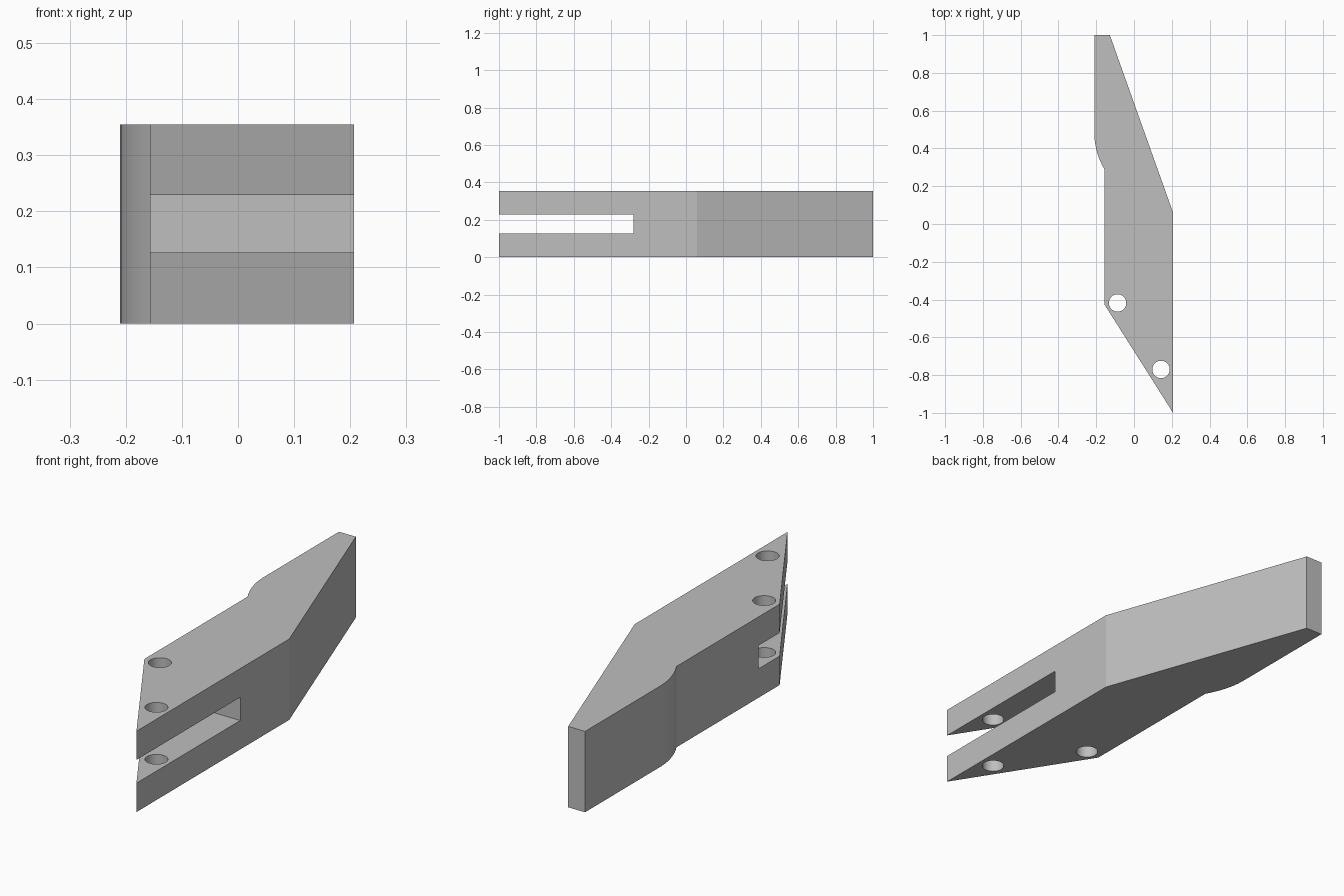
import bpy
import bmesh
from mathutils import Vector

default = bpy.data.objects.get("Cube")
if default:
    bpy.data.objects.remove(default, do_unlink=True)

HEIGHT = 0.355
SLOT_BOTTOM, SLOT_TOP, SLOT_END = 0.127, 0.229, -0.28
HOLE_RADIUS = 0.046

grey = bpy.data.materials.new("plain grey")
grey.use_nodes = True
colour = (0.52, 0.52, 0.52, 1)
grey.diffuse_color = colour
grey.node_tree.nodes["Principled BSDF"].inputs["Base Color"].default_value = colour


def curve_points(start, control, end, steps):
    """Points along a shallow quadratic curve, both ends included."""
    a, b, c = Vector(start), Vector(control), Vector(end)
    return [a.lerp(b, i / steps).lerp(b.lerp(c, i / steps), i / steps)
            for i in range(steps + 1)]


def prism(name, outline, bottom, top):
    """Extrude a plan outline between two heights."""
    bm = bmesh.new()
    base = bm.faces.new([bm.verts.new((p[0], p[1], bottom)) for p in outline])
    made = bmesh.ops.extrude_face_region(bm, geom=[base])
    verts = [v for v in made["geom"] if isinstance(v, bmesh.types.BMVert)]
    bmesh.ops.translate(bm, verts=verts, vec=(0, 0, top - bottom))
    bmesh.ops.recalc_face_normals(bm, faces=bm.faces)
    mesh = bpy.data.meshes.new(name)
    bm.to_mesh(mesh)
    bm.free()
    obj = bpy.data.objects.new(name, mesh)
    bpy.context.collection.objects.link(obj)
    mesh.materials.append(grey)
    return obj


def cut(target, cutter):
    """Subtract the cutter, then discard it."""
    cutter.hide_render = True
    mod = target.modifiers.new("cut", "BOOLEAN")
    mod.operation = "DIFFERENCE"
    mod.solver = "EXACT"
    mod.object = cutter
    bpy.context.view_layer.objects.active = target
    bpy.ops.object.modifier_apply(modifier=mod.name)
    bpy.data.objects.remove(cutter, do_unlink=True)


# Lever body: tapered tail, shallow curved step, slanted fork end
step = curve_points((-0.21, 0.47), (-0.206, 0.375), (-0.157, 0.29), 8)
outline = [(0.207, -1), (0.207, 0.06), (-0.128, 1), (-0.21, 1),
           *step, (-0.157, -0.425)]
body = prism("forked_lever", outline, 0, HEIGHT)

# Slot between the two fork prongs
slot = [(-0.5, -1.5), (0.5, -1.5), (0.5, SLOT_END), (-0.5, SLOT_END)]
cut(body, prism("slot_cutter", slot, SLOT_BOTTOM, SLOT_TOP))

# Pin holes through both prongs
for x, y in [(-0.087, -0.418), (0.143, -0.77)]:
    bpy.ops.mesh.primitive_cylinder_add(vertices=48, radius=HOLE_RADIUS, depth=1,
                                        location=(x, y, HEIGHT / 2))
    hole = bpy.context.object
    hole.name = "hole_cutter"
    hole.data.materials.append(grey)
    cut(body, hole)

# Smooth the hole walls and the curved step, keep the corners crisp
bpy.ops.object.select_all(action="DESELECT")
body.select_set(True)
bpy.context.view_layer.objects.active = body
bpy.ops.object.shade_smooth_by_angle(angle=0.2)
